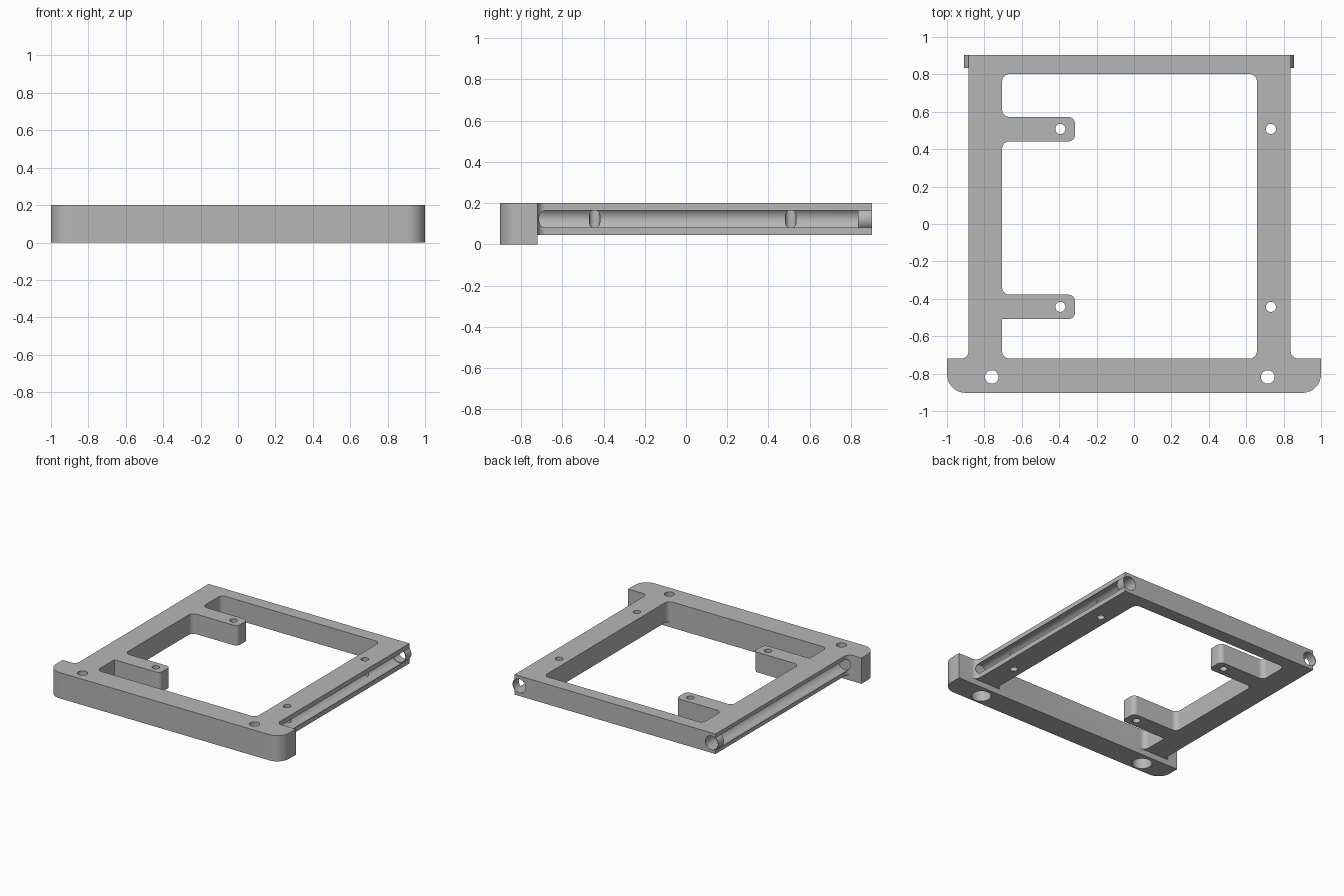
import bpy, bmesh, math
from mathutils import Vector

cube = bpy.data.objects.get("Cube")
if cube:
    bpy.data.objects.remove(cube)

BASE, TOP = 0.045, 0.2      # underside of the rails, top of the frame
LEFT, RIGHT, REAR, LEDGE = -0.885, 0.838, 0.903, -0.72
FILLET = 0.04

grey = bpy.data.materials.new("grey_plastic")
grey.use_nodes = True
COLOUR = (0.47, 0.47, 0.47, 1)
grey.diffuse_color = COLOUR
grey.node_tree.nodes["Principled BSDF"].inputs["Base Color"].default_value = COLOUR


def rounded(corners, steps=8):
    """Outline through (x, y, radius) corners, each rounded by an arc."""
    out = []
    for i, (x, y, r) in enumerate(corners):
        p = Vector((x, y))
        if r == 0:
            out.append(p)
            continue
        a = (Vector(corners[i - 1][:2]) - p).normalized()
        b = (Vector(corners[(i + 1) % len(corners)][:2]) - p).normalized()
        centre = p + (a + b) * r
        for k in range(steps + 1):
            t = math.pi / 2 * k / steps
            out.append(centre - b * r * math.cos(t) - a * r * math.sin(t))
    return out


def make_object(name, bm):
    bmesh.ops.recalc_face_normals(bm, faces=bm.faces)
    mesh = bpy.data.meshes.new(name)
    bm.to_mesh(mesh)
    bm.free()
    mesh.materials.append(grey)
    obj = bpy.data.objects.new(name, mesh)
    bpy.context.collection.objects.link(obj)
    return obj


def prism(name, outline, z0, z1):
    bm = bmesh.new()
    face = bm.faces.new([bm.verts.new((p[0], p[1], z0)) for p in outline])
    top = bmesh.ops.extrude_face_region(bm, geom=[face])["geom"]
    verts = [v for v in top if isinstance(v, bmesh.types.BMVert)]
    bmesh.ops.translate(bm, verts=verts, vec=(0, 0, z1 - z0))
    return make_object(name, bm)


def circle(x, y, r, n=40):
    return [(x + r * math.cos(math.tau * k / n), y + r * math.sin(math.tau * k / n))
            for k in range(n)]


def rod(name, x, z, r, y0, y1):
    """Round bar lying along y."""
    obj = prism(name, circle(0, 0, r), 0, y1 - y0)
    obj.rotation_euler.x = -math.pi / 2
    obj.location = (x, y0, z)
    return obj


def cut(obj, cutter):
    cutter.hide_render = True
    mod = obj.modifiers.new("cut", 'BOOLEAN')
    mod.operation, mod.solver, mod.object = 'DIFFERENCE', 'EXACT', cutter
    bpy.context.view_layer.objects.active = obj
    bpy.ops.object.modifier_apply(modifier=mod.name)
    bpy.data.objects.remove(cutter)


def smooth(obj):
    bpy.ops.object.select_all(action='DESELECT')
    obj.select_set(True)
    bpy.context.view_layer.objects.active = obj
    bpy.ops.object.shade_smooth_by_angle(angle=math.radians(30))


# Frame with a wider, deeper front bar
frame = prism("frame", rounded([
    (LEFT, REAR, 0), (LEFT, LEDGE, FILLET), (-1, LEDGE, 0), (-1, -0.903, 0.1),
    (1, -0.903, 0.1), (1, LEDGE, 0), (RIGHT, LEDGE, FILLET), (RIGHT, REAR, 0)]), 0, TOP)
cut(frame, prism("underside_cut",
                 [(-1.2, LEDGE), (1.2, LEDGE), (1.2, 1.2), (-1.2, 1.2)], -0.1, BASE))

# Window that leaves two mounting arms on one rail
RAIL, TIP = -0.705, -0.315
window = [(RAIL, LEDGE, FILLET), (0.657, LEDGE, FILLET),
          (0.657, 0.802, FILLET), (RAIL, 0.802, FILLET)]
for y0, y1, root in ((0.442, 0.572, FILLET), (-0.508, -0.378, 0)):
    window += [(RAIL, y1, FILLET), (TIP, y1, 0.035), (TIP, y0, 0.035), (RAIL, y0, root)]
cut(frame, prism("window_cut", rounded(window), -0.1, 0.3))

# Screw holes in the arms and the plain rail
for x in (-0.394, 0.732):
    for y in (0.508, -0.443):
        cut(frame, prism("screw_hole", circle(x, y, 0.027), -0.1, 0.3))

# Front bar holes, counterbored from below
for x in (-0.76, 0.715):
    cut(frame, prism("bar_hole", circle(x, -0.818, 0.036), -0.1, 0.3))
    cut(frame, prism("counterbore", circle(x, -0.818, 0.07), -0.1, 0.1))

# Side channels, each closed at the rear by a thin sleeve
BORE, AXIS = 0.058, 0.123
for side, x in (("right", -0.852), ("left", 0.797)):
    cut(frame, rod("channel_cut", x, AXIS, BORE, LEDGE - 0.01, 1))
    sleeve = rod(side + "_sleeve", x, AXIS, BORE, 0.835, REAR)
    cut(sleeve, rod("sleeve_bore", x, AXIS, BORE - 0.005, 0.7, 1))
    smooth(sleeve)
smooth(frame)
